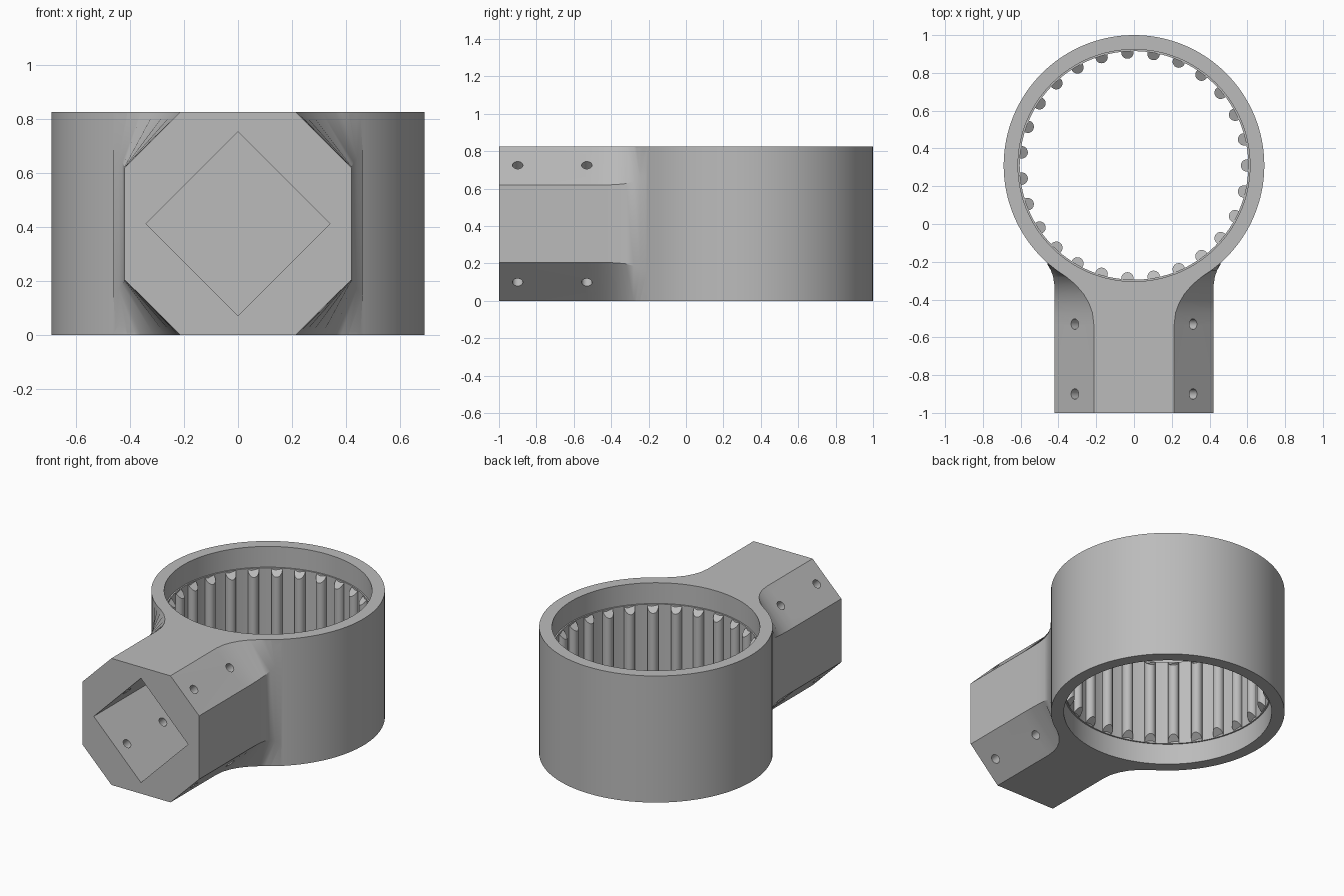
import bpy, bmesh
from math import cos, sin, pi, radians
from mathutils import Matrix, Vector

H = 0.825
MID = H / 2
RING_Y = 0.31
LEDGE = 0.135

cube = bpy.data.objects.get("Cube")
if cube:
    bpy.data.objects.remove(cube)

grey = bpy.data.materials.new("plain grey")
grey.use_nodes = True
colour = (0.5, 0.5, 0.5, 1)
grey.diffuse_color = colour
grey.node_tree.nodes["Principled BSDF"].inputs["Base Color"].default_value = colour


def make_object(name, bm):
    bmesh.ops.recalc_face_normals(bm, faces=bm.faces)
    mesh = bpy.data.meshes.new(name)
    bm.to_mesh(mesh)
    bm.free()
    mesh.materials.append(grey)
    obj = bpy.data.objects.new(name, mesh)
    bpy.context.collection.objects.link(obj)
    return obj


def loft(bm, sections):
    """Skin a list of closed sections and cap both ends."""
    rings = [[bm.verts.new(p) for p in s] for s in sections]
    for a, b in zip(rings, rings[1:]):
        for i in range(len(a)):
            j = (i + 1) % len(a)
            bm.faces.new((a[i], a[j], b[j], b[i]))
    bm.faces.new(rings[0])
    bm.faces.new(rings[-1])


def circle(radius, z, n=128):
    return [(radius * cos(2 * pi * i / n), RING_Y + radius * sin(2 * pi * i / n), z)
            for i in range(n)]


def boolean(target, tool, operation):
    mod = target.modifiers.new(operation.title(), 'BOOLEAN')
    mod.operation = operation
    mod.solver = 'EXACT'
    mod.object = tool
    bpy.context.view_layer.objects.active = target
    bpy.ops.object.modifier_apply(modifier=mod.name)
    bpy.data.objects.remove(tool)


# Outer ring
bm = bmesh.new()
loft(bm, [circle(0.69, 0), circle(0.69, H)])
body = make_object("ring_and_handle", bm)

# Octagonal handle flaring into the ring: y, top half width, side half width, chamfer drop
FLARE = [(-1, 0.213, 0.42, 0.206), (-0.53, 0.213, 0.42, 0.206),
         (-0.47, 0.22, 0.42, 0.206), (-0.42, 0.238, 0.42, 0.205),
         (-0.37, 0.267, 0.42, 0.203), (-0.32, 0.31, 0.422, 0.198),
         (-0.28, 0.358, 0.428, 0.187), (-0.245, 0.408, 0.44, 0.17),
         (-0.21, 0.452, 0.461, 0.15)]
bm = bmesh.new()
loft(bm, [[(t, y, H), (w, y, H - c), (w, y, c), (t, y, 0),
           (-t, y, 0), (-w, y, c), (-w, y, H - c), (-t, y, H)]
          for y, t, w, c in FLARE])
boolean(body, make_object("handle", bm), 'UNION')

# Bore, slightly wider at both rims
bm = bmesh.new()
loft(bm, [circle(0.614, -0.1), circle(0.614, LEDGE), circle(0.605, LEDGE),
          circle(0.605, H - LEDGE), circle(0.614, H - LEDGE), circle(0.614, H + 0.1)])
boolean(body, make_object("bore_cutter", bm), 'DIFFERENCE')

# Diamond socket in the handle
D = 0.34
bm = bmesh.new()
loft(bm, [[(D, y, MID), (0, y, MID + D), (-D, y, MID), (0, y, MID - D)]
          for y in (-1.1, -0.4)])
boolean(body, make_object("socket_cutter", bm), 'DIFFERENCE')

# Screw holes through the four chamfers
for y in (-0.9, -0.53):
    for angle in (45, -45):
        bm = bmesh.new()
        bmesh.ops.create_cone(
            bm, cap_ends=True, segments=24, radius1=0.028, radius2=0.028, depth=1.4,
            matrix=Matrix.Translation((0, y, MID)) @ Matrix.Rotation(radians(angle), 4, 'Y'))
        boolean(body, make_object("hole_cutter", bm), 'DIFFERENCE')

# Rounded ribs inside the bore, with ends sloping toward the wall
RIBS = 27
R = 0.033
bm = bmesh.new()
for k in range(RIBS):
    turn = Matrix.Translation((0, RING_Y, 0)) @ Matrix.Rotation(2 * pi * k / RIBS, 4, 'Z')
    outline = [(0.599 + R * cos(a), R * sin(a)) for a in (2 * pi * i / 20 for i in range(20))]
    ends = []
    for top in (False, True):
        section = []
        for x, y in outline:
            z = LEDGE + max(0, 0.605 - x) * 1.1
            section.append(turn @ Vector((x, y, H - z if top else z)))
        ends.append(section)
    loft(bm, ends)
ribs = make_object("inner_ribs", bm)

# Smooth the round surfaces, keep the edges sharp
for obj in (body, ribs):
    bpy.ops.object.select_all(action='DESELECT')
    obj.select_set(True)
    bpy.context.view_layer.objects.active = obj
    bpy.ops.object.shade_smooth_by_angle(angle=radians(28))
